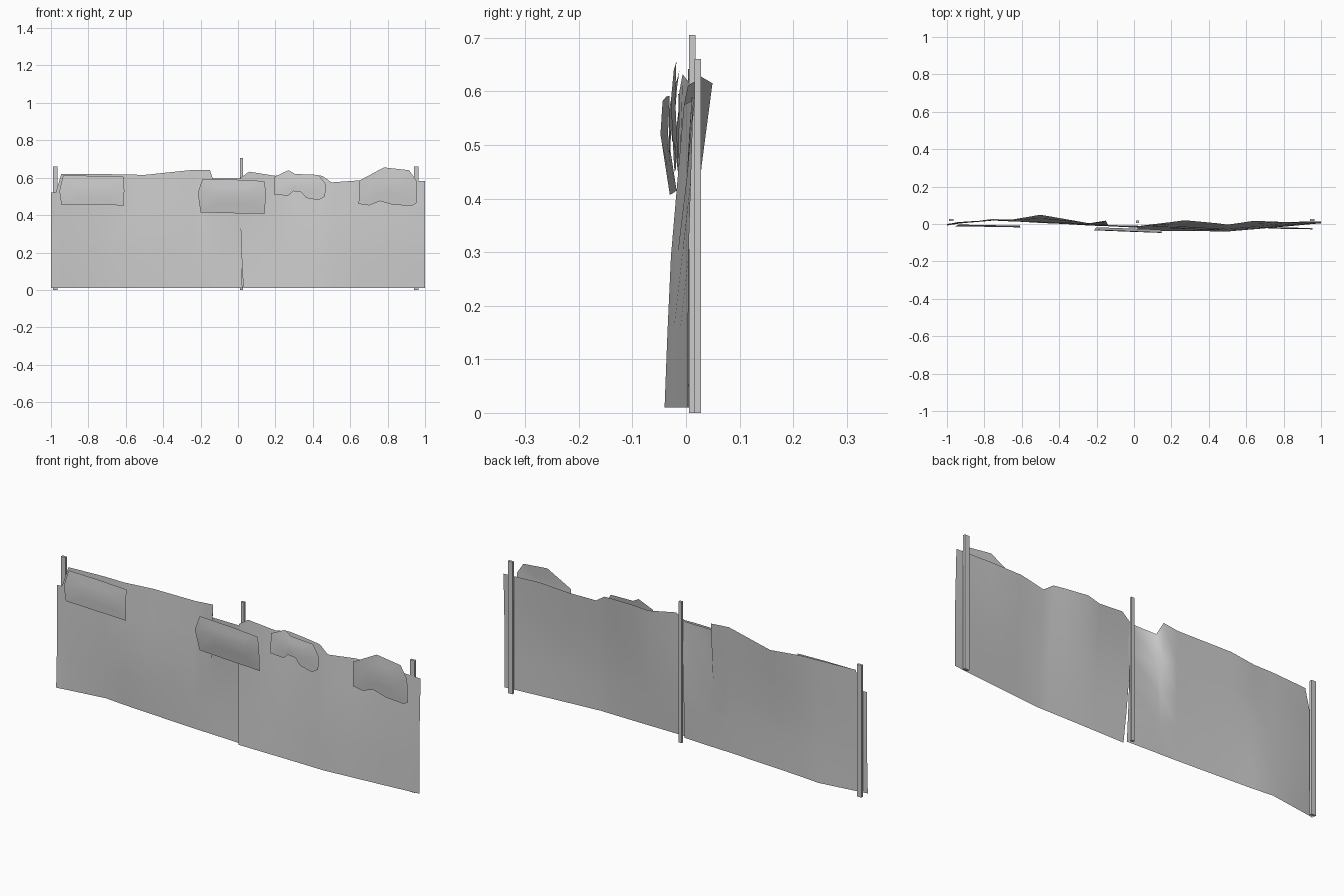
import bpy
import bmesh

cube = bpy.data.objects.get("Cube")
if cube:
    bpy.data.objects.remove(cube, do_unlink=True)

# One plain grey for the whole fence
grey = bpy.data.materials.new("weathered_grey")
grey.use_nodes = True
colour = (0.6, 0.6, 0.6, 1.0)
grey.diffuse_color = colour
grey.node_tree.nodes["Principled BSDF"].inputs["Base Color"].default_value = colour


def add_object(name, bm, smooth=True):
    mesh = bpy.data.meshes.new(name)
    bm.to_mesh(mesh)
    bm.free()
    mesh.materials.append(grey)
    for poly in mesh.polygons:
        poly.use_smooth = smooth
    obj = bpy.data.objects.new(name, mesh)
    bpy.context.collection.objects.link(obj)


def interpolate(keys, t):
    """Piecewise linear lookup; each key is (position, values...)."""
    if t <= keys[0][0]:
        return keys[0][1:]
    for a, b in zip(keys, keys[1:]):
        if t <= b[0]:
            f = (t - a[0]) / (b[0] - a[0])
            return [p + (q - p) * f for p, q in zip(a[1:], b[1:])]
    return keys[-1][1:]


def add_post(name, x, y, height, width=0.025, depth=0.012):
    bm = bmesh.new()
    bmesh.ops.create_cube(bm, size=1)
    for v in bm.verts:
        v.co.x = x + v.co.x * width
        v.co.y = y + v.co.y * depth
        v.co.z = (v.co.z + 0.5) * height
    add_object(name, bm, smooth=False)


def add_sheet(name, top_edge, bends, seam):
    """Thin bent sheet: ragged top edge, bends = (x, bottom, middle, top depth)."""
    bm = bmesh.new()
    bottom, middle = 0.01, 0.27
    rows = (0, 0.25, 0.5, 0.75, 1)
    columns = []
    for x, top in top_edge:
        low, mid, high = interpolate(bends, x)
        profile = [(bottom, low), (middle, mid), (0.62, high)]
        column = []
        for r in rows:
            z = bottom + (top - bottom) * r
            shift = interpolate(seam, z)[0] if abs(x) < 0.03 else 0
            column.append(bm.verts.new((x + shift, interpolate(profile, z)[0], z)))
        columns.append(column)
    for a, b in zip(columns, columns[1:]):
        for i in range(len(rows) - 1):
            bm.faces.new((a[i], b[i], b[i + 1], a[i + 1]))
    add_object(name, bm)


def add_patch(name, outline, centre, left_y, right_y, lean, bulge):
    """Loose plate: fan over an outline, bowed forward at mid height."""
    bm = bmesh.new()
    xs = [p[0] for p in outline]
    zs = [p[1] for p in outline]
    cx, cz = centre
    half = (max(zs) - min(zs)) / 2

    def vert(x, z):
        f = (x - min(xs)) / (max(xs) - min(xs))
        bow = bulge * max(0, 1 - abs(z - cz) / half)
        y = left_y + (right_y - left_y) * f + lean * (z - cz) - bow
        return bm.verts.new((x, y, z))

    middle = vert(cx, cz)
    outer = [vert(x, z) for x, z in outline]
    inner = [vert((x + cx) / 2, (z + cz) / 2) for x, z in outline]
    n = len(outer)
    for i in range(n):
        j = (i + 1) % n
        bm.faces.new((outer[i], inner[i], inner[j], outer[j]))
        bm.faces.new((inner[i], middle, inner[j]))
    add_object(name, bm)


# Posts behind the sheets
add_post("right_post", -0.977, 0.022, 0.66)
add_post("left_post", 0.953, 0.022, 0.66)
add_post("middle_post", 0.02, 0.012, 0.705, width=0.016)

# Two large bent sheets meeting at the middle post
add_sheet("right_sheet",
          [(-1, 0.52), (-0.975, 0.52), (-0.945, 0.62), (-0.75, 0.62), (-0.65, 0.618),
           (-0.5, 0.615), (-0.24, 0.642), (-0.15, 0.642), (-0.135, 0.595), (0.02, 0.595)],
          [(-1, -0.008, 0, 0.0), (-0.9, 0.008, 0.005, 0.018), (-0.75, 0.028, 0.018, 0.022),
           (-0.65, 0.018, 0.012, 0.024), (-0.5, 0.008, 0.004, 0.05),
           (-0.24, -0.008, -0.004, 0.004), (-0.15, -0.012, -0.005, 0.018),
           (-0.135, -0.012, -0.005, -0.014), (0.02, -0.02, -0.008, -0.015)],
          [(0, 0.003), (0.27, 0), (0.6, 0)])
add_sheet("left_sheet",
          [(0.015, 0.6), (0.06, 0.632), (0.2, 0.61), (0.27, 0.62), (0.38, 0.615),
           (0.45, 0.61), (0.5, 0.575), (0.64, 0.585), (0.8, 0.59), (1, 0.582)],
          [(0.015, -0.036, -0.018, -0.012), (0.27, -0.037, -0.018, 0.02),
           (0.5, -0.04, -0.03, 0), (0.62, -0.03, -0.02, 0.022),
           (0.85, -0.01, -0.005, 0.01), (1, 0.004, 0.004, 0.015)],
          [(0, 0.014), (0.1, 0.008), (0.27, 0), (0.6, -0.002)])

# Patches fixed along the top of the front
add_patch("right_end_patch",
          [(-0.935, 0.612), (-0.77, 0.61), (-0.61, 0.605), (-0.608, 0.53), (-0.61, 0.452),
           (-0.77, 0.455), (-0.945, 0.458), (-0.955, 0.53)],
          (-0.77, 0.53), -0.006, -0.012, 0.04, 0.006)
add_patch("middle_patch",
          [(-0.19, 0.592), (-0.02, 0.59), (0.14, 0.582), (0.15, 0.52), (0.142, 0.407),
           (-0.02, 0.41), (-0.2, 0.415), (-0.215, 0.52)],
          (-0.02, 0.515), -0.023, -0.037, -0.06, 0.011)
add_patch("jagged_patch",
          [(0.195, 0.605), (0.27, 0.64), (0.305, 0.62), (0.43, 0.615), (0.47, 0.565),
           (0.465, 0.5), (0.43, 0.48), (0.365, 0.492), (0.335, 0.525), (0.295, 0.528),
           (0.27, 0.505), (0.195, 0.508)],
          (0.3, 0.57), -0.016, -0.024, 0.1, 0.008)
add_patch("left_end_patch",
          [(0.65, 0.585), (0.78, 0.655), (0.915, 0.64), (0.955, 0.582), (0.955, 0.465),
           (0.93, 0.45), (0.83, 0.455), (0.76, 0.475), (0.7, 0.452), (0.645, 0.46)],
          (0.8, 0.56), -0.014, -0.022, 0, 0.008)
